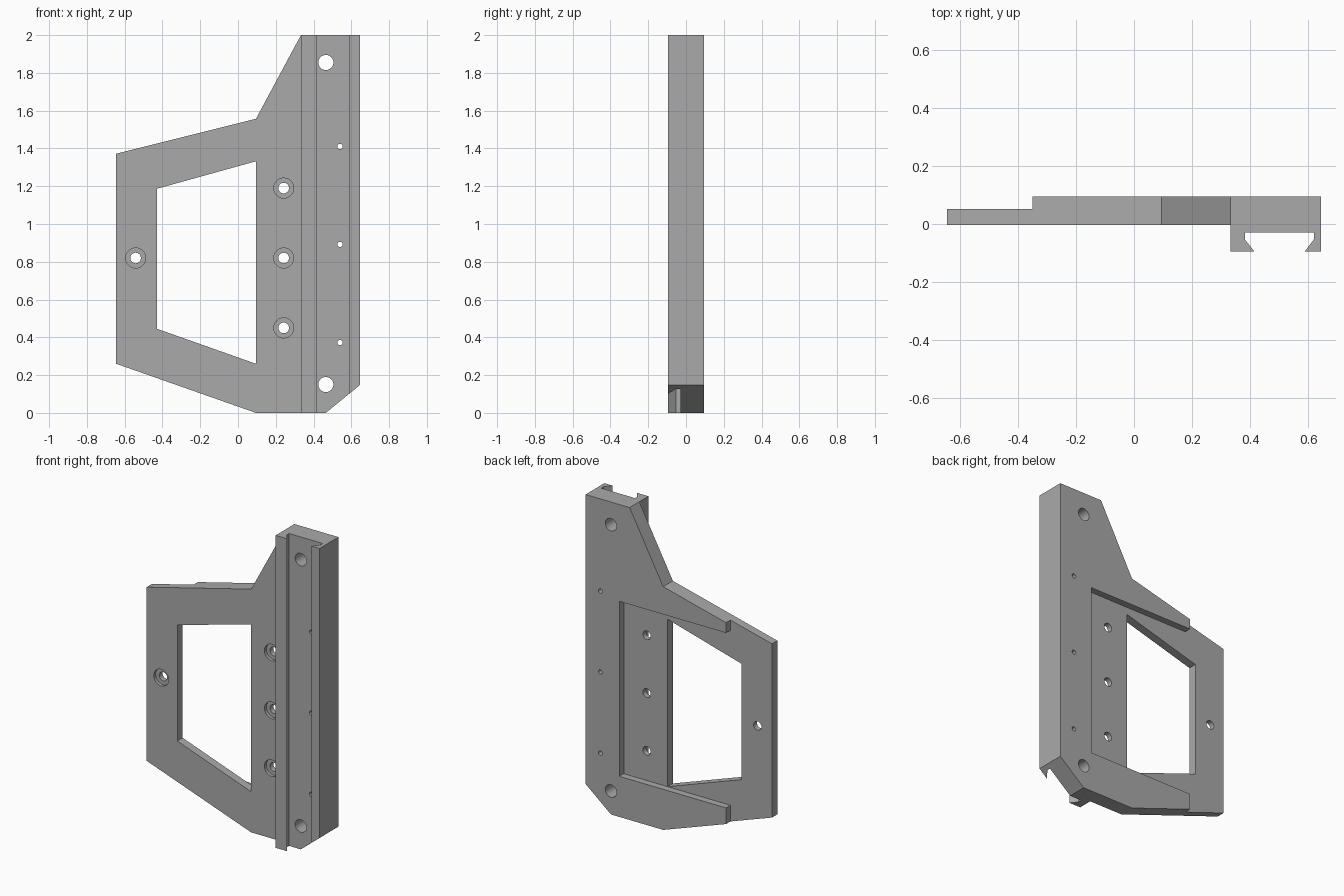
import bpy
import bmesh
import math
from mathutils import Matrix, Vector

if "Cube" in bpy.data.objects:
    bpy.data.objects.remove(bpy.data.objects["Cube"], do_unlink=True)

grey = bpy.data.materials.new("plain grey")
grey.use_nodes = True
grey.diffuse_color = (0.4, 0.4, 0.4, 1)
grey.node_tree.nodes["Principled BSDF"].inputs["Base Color"].default_value = (0.4, 0.4, 0.4, 1)

# Depth levels, front to back
FRONT, BACK = -0.095, 0.095
PLATE_FRONT, WEB_BACK, SLOT_FLOOR = -0.003, 0.051, -0.029
RAIL_X, STEP_X, MID_Z = 0.333, -0.35, 0.82


def make_object(name, bm):
    bmesh.ops.recalc_face_normals(bm, faces=bm.faces)
    mesh = bpy.data.meshes.new(name)
    bm.to_mesh(mesh)
    bm.free()
    mesh.materials.append(grey)
    obj = bpy.data.objects.new(name, mesh)
    bpy.context.collection.objects.link(obj)
    return obj


def prism(name, points, extrude):
    """Extrude a closed 3D outline along a vector."""
    bm = bmesh.new()
    face = bm.faces.new([bm.verts.new(p) for p in points])
    result = bmesh.ops.extrude_face_region(bm, geom=[face], use_keep_orig=True)
    verts = [g for g in result["geom"] if isinstance(g, bmesh.types.BMVert)]
    bmesh.ops.translate(bm, verts=verts, vec=Vector(extrude))
    return make_object(name, bm)


def front_prism(name, outline, y0, y1):
    return prism(name, [(x, y0, z) for x, z in outline], (0, y1 - y0, 0))


def block(name, x0, x1, y0, y1, z0, z1):
    return front_prism(name, [(x0, z0), (x1, z0), (x1, z1), (x0, z1)], y0, y1)


def bore(name, x, z, radius, y0, y1):
    bm = bmesh.new()
    place = Matrix.Translation((x, (y0 + y1) / 2, z)) @ Matrix.Rotation(math.pi / 2, 4, "X")
    bmesh.ops.create_cone(bm, cap_ends=True, segments=32, radius1=radius,
                          radius2=radius, depth=y1 - y0, matrix=place)
    return make_object(name, bm)


# Solid bracket outline
bracket = front_prism("mounting_bracket", [
    (-0.645, 0.26), (0.095, 0), (0.465, 0), (0.645, 0.147),
    (0.645, 2), (RAIL_X, 2), (0.095, 1.557), (-0.645, 1.372)], FRONT, BACK)

cutters = []
# Plate is set back from the rail front
cutters.append(block("plate_relief", -1, RAIL_X, -0.3, PLATE_FRONT, -0.1, 2.1))
# Thin outer end and the pocket between the two back ribs
cutters.append(block("thin_end", -1, STEP_X, WEB_BACK, 0.3, -0.1, 2.1))
cutters.append(block("back_pocket", STEP_X - 0.1, 0.405, WEB_BACK, 0.25, MID_Z - 0.56, MID_Z + 0.56))
# Dovetail slot along the rail
slot = [(0.382, SLOT_FLOOR), (0.382, -0.053), (0.415, FRONT), (0.415, -0.2),
        (0.588, -0.2), (0.588, FRONT), (0.62, -0.053), (0.62, SLOT_FLOOR)]
cutters.append(prism("dovetail_slot", [(x, y, -0.1) for x, y in slot], (0, 0, 2.2)))
# Window
cutters.append(front_prism("window", [
    (-0.428, 0.445), (0.095, 0.26), (0.095, 1.332), (-0.428, 1.187)], -0.35, 0.35))
# Counterbored bolt holes
for x, z in [(-0.542, MID_Z), (0.242, MID_Z - 0.37), (0.242, MID_Z), (0.242, MID_Z + 0.37)]:
    cutters.append(bore("counterbore", x, z, 0.053, -0.15, PLATE_FRONT + 0.02))
    cutters.append(bore("bolt_hole", x, z, 0.028, -0.2, 0.2))
# Rail holes
for z in (0.15, 1.855):
    cutters.append(bore("rail_hole", 0.465, z, 0.04, -0.2, 0.2))
for z in (0.372, 0.892, 1.41):
    cutters.append(bore("pin_hole", 0.54, z, 0.014, -0.2, 0.2))

# Cut everything and bake the result
for cutter in cutters:
    cutter.hide_render = True
    mod = bracket.modifiers.new(cutter.name, "BOOLEAN")
    mod.operation = "DIFFERENCE"
    mod.solver = "EXACT"
    mod.object = cutter
bpy.context.view_layer.update()
evaluated = bracket.evaluated_get(bpy.context.evaluated_depsgraph_get())
baked = bpy.data.meshes.new_from_object(evaluated)
bracket.modifiers.clear()
bracket.data = baked
for cutter in cutters:
    bpy.data.objects.remove(cutter, do_unlink=True)
baked.materials.clear()
baked.materials.append(grey)
for poly in baked.polygons:
    poly.material_index = 0

# Smooth bores, sharp edges elsewhere
bpy.ops.object.select_all(action="DESELECT")
bracket.select_set(True)
bpy.context.view_layer.objects.active = bracket
bpy.ops.object.shade_smooth_by_angle(angle=math.radians(25))
